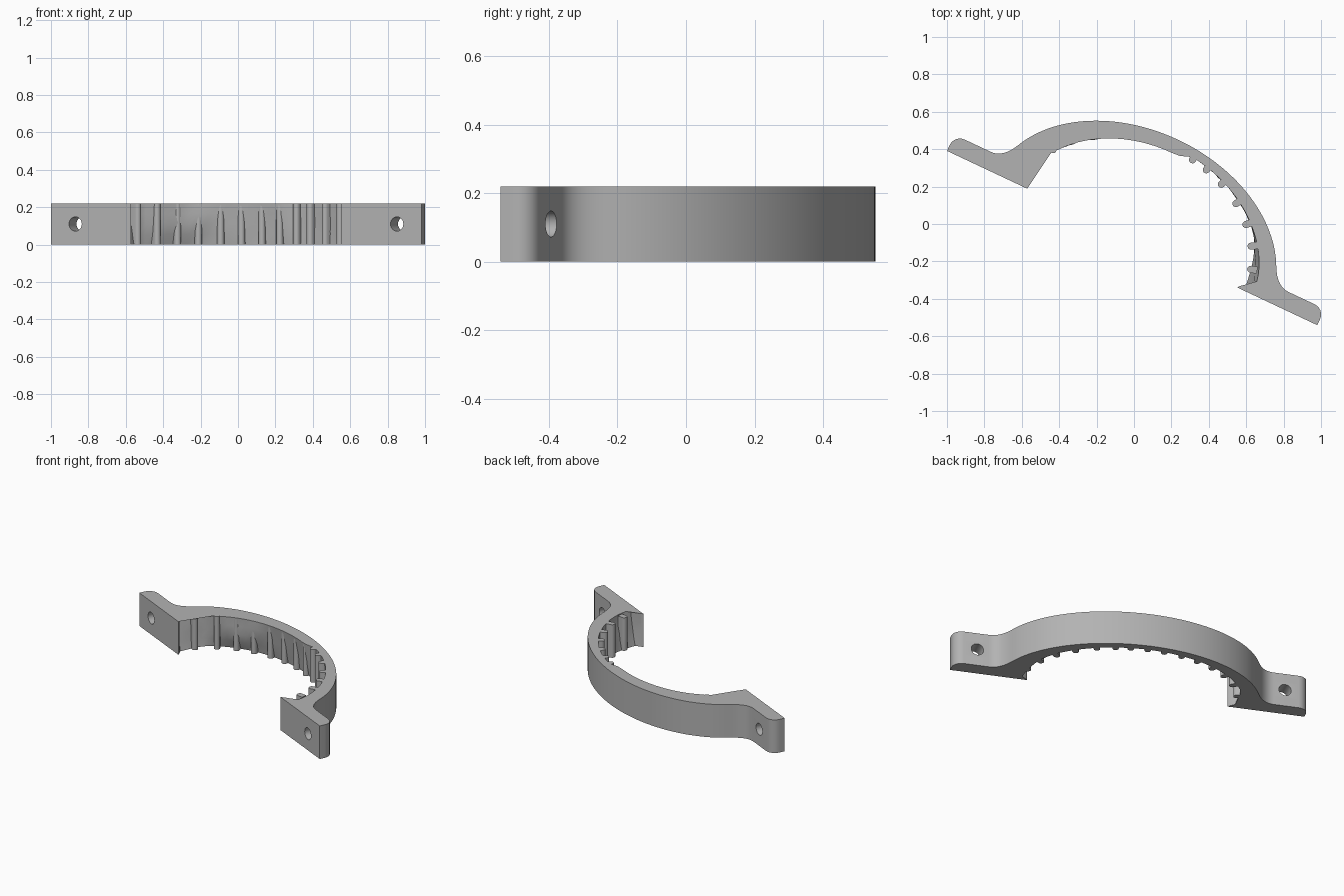
import bpy, bmesh, math, random
from mathutils import Vector, Matrix

cube = bpy.data.objects.get("Cube")
if cube:
    bpy.data.objects.remove(cube, do_unlink=True)

random.seed(4)
HEIGHT = 0.22
PLACE = Matrix.Translation((-0.01, -0.075, 0)) @ Matrix.Rotation(math.radians(-25.2), 4, "Z")

grey = bpy.data.materials.new("plain grey")
grey.use_nodes = True
grey.diffuse_color = (0.45, 0.45, 0.45, 1)
grey.node_tree.nodes["Principled BSDF"].inputs["Base Color"].default_value = (0.45, 0.45, 0.45, 1)


def loft(name, loops):
    """Bridge equal-length (x, y, z) loops and cap both ends."""
    bm = bmesh.new()
    rings = [[bm.verts.new(PLACE @ Vector(p)) for p in loop] for loop in loops]
    n = len(rings[0])
    for low, high in zip(rings, rings[1:]):
        for i in range(n):
            j = (i + 1) % n
            bm.faces.new((low[i], low[j], high[j], high[i]))
    caps = [bm.faces.new(rings[0][::-1]), bm.faces.new(rings[-1])]
    bmesh.ops.triangulate(bm, faces=caps)
    bmesh.ops.recalc_face_normals(bm, faces=bm.faces)
    mesh = bpy.data.meshes.new(name)
    bm.to_mesh(mesh)
    bm.free()
    obj = bpy.data.objects.new(name, mesh)
    bpy.context.collection.objects.link(obj)
    mesh.materials.append(grey)
    return obj


def smooth(obj, angle):
    bpy.ops.object.select_all(action="DESELECT")
    obj.select_set(True)
    bpy.context.view_layer.objects.active = obj
    bpy.ops.object.shade_smooth_by_angle(angle=math.radians(angle))


def ellipse(a, b, deg):
    t = math.radians(deg)
    return Vector((a * math.cos(t), b * math.sin(t)))


def step(lo, hi, x):
    s = min(1, max(0, (x - lo) / (hi - lo)))
    return s * s * (3 - 2 * s)


# Outer outline of one half: mounting ear, rounded corner, fillet
def ear():
    pts = [Vector((0.62, 0)), Vector((1.094, 0))]
    for k in range(7):
        pts.append(Vector((1.034, 0.035)) + ellipse(0.06, 0.06, k * 15))
    p, c, q = Vector((0.88, 0.095)), Vector((0.81, 0.095)), ellipse(0.807, 0.58, 19)
    for k in range(8):
        s = k / 8
        pts.append(p * (1 - s) ** 2 + c * 2 * s * (1 - s) + q * s * s)
    return pts


right_ear = ear()
left_ear = [Vector((-p.x, p.y)) for p in reversed(right_ear)]
arch = [ellipse(0.807, 0.58, 19 + 142 * k / 56) for k in range(57)]


# Rough inner wall: filled out at the top of the middle, at the bottom of the ends
def inner_point(deg, z):
    f = z / HEIGHT
    middle = step(80, 88, deg) * (1 - step(150, 160, deg))
    full = 0.95 - 0.6 * math.exp(-((deg - 136) / 16) ** 2)
    k = 1.08 * middle * min(1, f / full)
    ends = max(1 - step(6, 42, deg), step(154, 176, deg))
    k += ends * (0.9 - 1.1 * f)
    if 0 < f < 1:
        k += random.uniform(-0.15, 0.1)
    return ellipse(0.70, 0.535, deg).lerp(ellipse(0.655, 0.505, deg), k)


def section(z):
    inner = [inner_point(176 - 172 * k / 44, z) for k in range(45)]
    lips = [Vector((-0.63, 0.012))], [Vector((0.63, 0.012))]
    pts = right_ear + arch + left_ear + lips[0] + inner + lips[1]
    return [(p.x, p.y, z) for p in pts]


body = loft("clamp_body", [section(HEIGHT * f) for f in (0, 0.25, 0.5, 0.75, 1)])

# Bolt holes through both ears
for side in (-1, 1):
    loops = []
    for y in (-0.1, 0.3):
        ring = [ellipse(0.038, 0.038, k * 15) for k in range(24)]
        loops.append([(side * 0.95 + p.x, y, HEIGHT / 2 + p.y) for p in ring])
    cutter = loft("hole_cutter", loops)
    cutter.hide_render = True
    mod = body.modifiers.new("bolt_hole", "BOOLEAN")
    mod.object = cutter
    mod.solver = "EXACT"
    bpy.context.view_layer.objects.active = body
    bpy.ops.object.modifier_apply(modifier=mod.name)
    bpy.data.objects.remove(cutter, do_unlink=True)
smooth(body, 25)

# Grip ribs along the inner wall
R = 0.019
for deg in (13, 26, 38, 50, 62, 72, 80, 89, 98, 108, 118, 129, 140, 152, 166):
    tip = ellipse(0.643, 0.505, deg)
    out = Vector((tip.x / 0.643 ** 2, tip.y / 0.505 ** 2)).normalized()
    across = Vector((-out.y, out.x))
    centre = tip + out * R
    outline = []
    for k in range(9):
        p = ellipse(R, R, k * 22.5)
        outline.append(centre + across * p.x - out * p.y)
    outline += [centre - across * R + out * 0.035, centre + across * R + out * 0.035]
    loops = [[(p.x, p.y, z) for p in outline] for z in (0.0003, HEIGHT - 0.0003)]
    smooth(loft("grip_rib", loops), 35)
